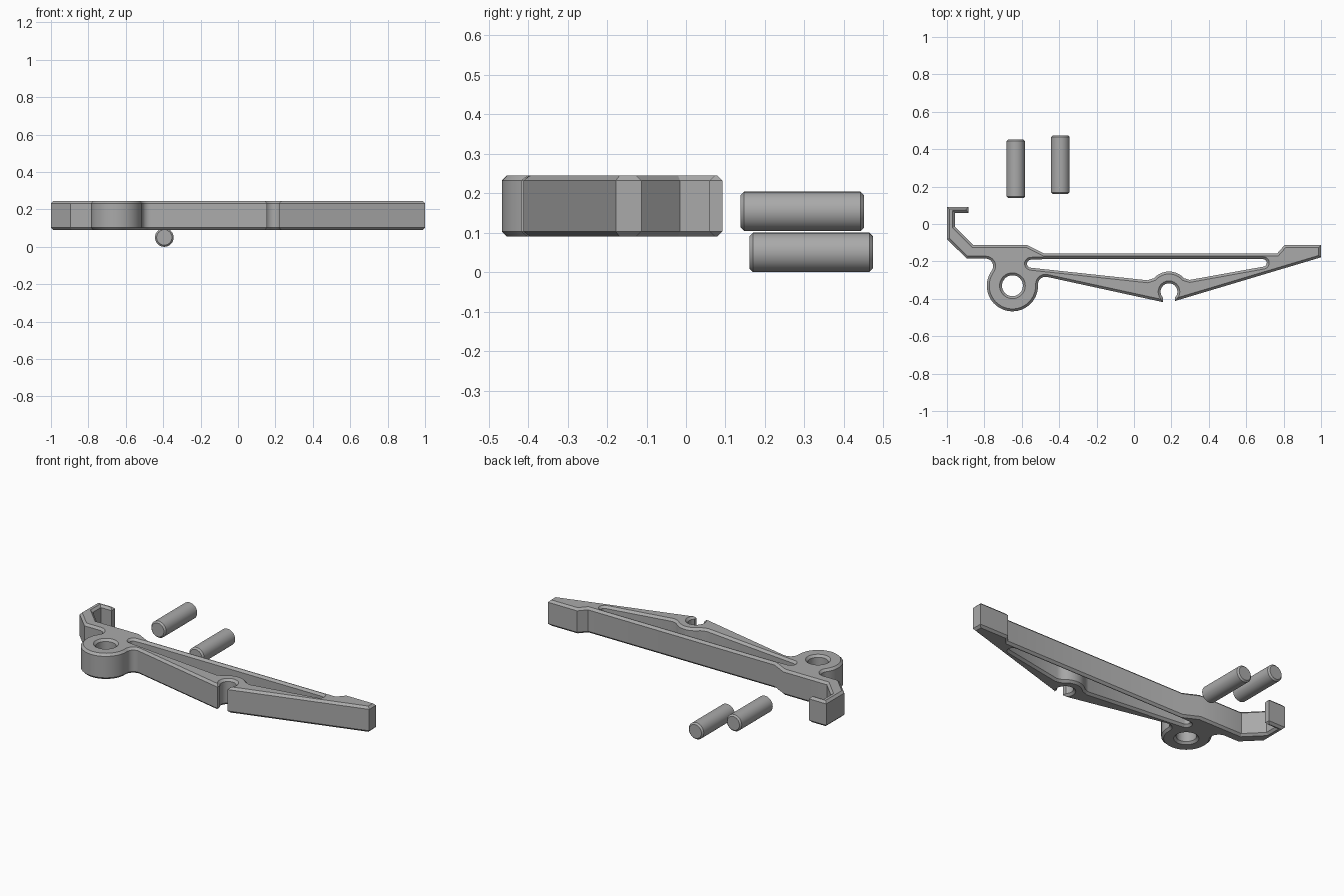
import bpy, bmesh
from math import sin, cos, radians, pi
from mathutils import Vector, Matrix

cube = bpy.data.objects.get("Cube")
if cube:
    bpy.data.objects.remove(cube, do_unlink=True)

grey = bpy.data.materials.new("plain grey")
grey.use_nodes = True
grey.diffuse_color = (0.4, 0.4, 0.4, 1)
grey.node_tree.nodes["Principled BSDF"].inputs["Base Color"].default_value = grey.diffuse_color

CHAMFER = 0.013


def arc(x, y, r, start, end, steps=10):
    angles = [radians(start + (end - start) * i / steps) for i in range(steps + 1)]
    return [(x + r * cos(a), y + r * sin(a)) for a in angles]


def oriented(points, ccw):
    area = sum(a[0] * b[1] - b[0] * a[1] for a, b in zip(points, points[1:] + points[:1]))
    return points if (area > 0) == ccw else points[::-1]


def inset(points, d):
    """Shift a loop into the material, which lies to its left."""
    result = []
    for i, p in enumerate(points):
        p = Vector(p)
        before = (p - Vector(points[i - 1])).normalized()
        after = (Vector(points[(i + 1) % len(points)]) - p).normalized()
        n1, n2 = Vector((-before.y, before.x)), Vector((-after.y, after.x))
        result.append(p + (n1 + n2) * d / (1 + n1.dot(n2)))
    return result


def finish(bm, name):
    bmesh.ops.recalc_face_normals(bm, faces=bm.faces)
    mesh = bpy.data.meshes.new(name)
    bm.to_mesh(mesh)
    bm.free()
    mesh.materials.append(grey)
    obj = bpy.data.objects.new(name, mesh)
    bpy.context.collection.objects.link(obj)
    bpy.ops.object.select_all(action="DESELECT")
    obj.select_set(True)
    bpy.context.view_layer.objects.active = obj
    bpy.ops.object.shade_smooth_by_angle(angle=radians(30))
    return obj


def chamfered_plate(name, outline, holes, z0, z1):
    bm = bmesh.new()
    caps = [[], []]
    loops = [oriented(outline, True)] + [oriented(h, False) for h in holes]
    for loop in loops:
        small = inset(loop, CHAMFER)
        levels = [(small, z0), (loop, z0 + CHAMFER), (loop, z1 - CHAMFER), (small, z1)]
        rings = [[bm.verts.new((p[0], p[1], z)) for p in pts] for pts, z in levels]
        n = len(loop)
        for low, high in zip(rings, rings[1:]):
            for i in range(n):
                j = (i + 1) % n
                bm.faces.new((low[i], low[j], high[j], high[i]))
        for cap, ring in zip(caps, (rings[0], rings[-1])):
            cap += [bm.edges.get((ring[i], ring[(i + 1) % n])) for i in range(n)]
    for cap in caps:
        bmesh.ops.triangle_fill(bm, edges=cap, use_beauty=True, use_dissolve=False)
    return finish(bm, name)


# Lever outline: hook, straight back edge, tip, notched front edge, pivot boss
BOSS = (-0.65, -0.33)
NOTCH = (0.187, -0.362)
outline = [
    (-1, -0.08), (-1, 0.092), (-0.885, 0.092), (-0.885, 0.06), (-0.957, 0.06),
    (-0.957, -0.015), (-0.86, -0.113), (-0.57, -0.113), (-0.48, -0.158),
    (0.765, -0.158), (0.805, -0.113), (1, -0.113), (1, -0.178), (0.218, -0.412),
]
outline += arc(*NOTCH, 0.045, -46, 226, 18)
outline += [(0.156, -0.418)]
outline += arc(-0.473, -0.322, 0.04, 78, 182, 8)
outline += arc(*BOSS, 0.137, -2, -212, 28)
outline += arc(-0.793, -0.225, 0.04, -30, 90, 8)
outline += [(-0.895, -0.185)]

# Long opening between the two arms, bulging round the notch
opening = [(-0.48, -0.188)]
opening += arc(-0.55, -0.212, 0.022, 110, 263, 8)
opening += [(0.072, -0.301)]
opening += arc(*NOTCH, 0.108, 138, 42, 10)
opening += [(0.298, -0.299)]
opening += arc(0.69, -0.208, 0.02, -80, 90, 8)

bore = arc(*BOSS, 0.056, 0, 348.75, 31)
chamfered_plate("lever_arm", outline, [opening, bore], 0.09, 0.245)


# Loose round pins with chamfered ends
def pin(name, x, y, z):
    bm = bmesh.new()
    bmesh.ops.create_cone(bm, cap_ends=True, segments=32, radius1=0.05, radius2=0.05, depth=0.313)
    rims = [e for e in bm.edges if any(len(f.verts) > 4 for f in e.link_faces)]
    bmesh.ops.bevel(bm, geom=rims, offset=0.009, segments=1, affect="EDGES")
    bmesh.ops.transform(bm, verts=bm.verts,
                        matrix=Matrix.Translation((x, y, z)) @ Matrix.Rotation(pi / 2, 4, "X"))
    finish(bm, name)


pin("upper_pin", -0.632, 0.295, 0.154)
pin("lower_pin", -0.394, 0.317, 0.05)
